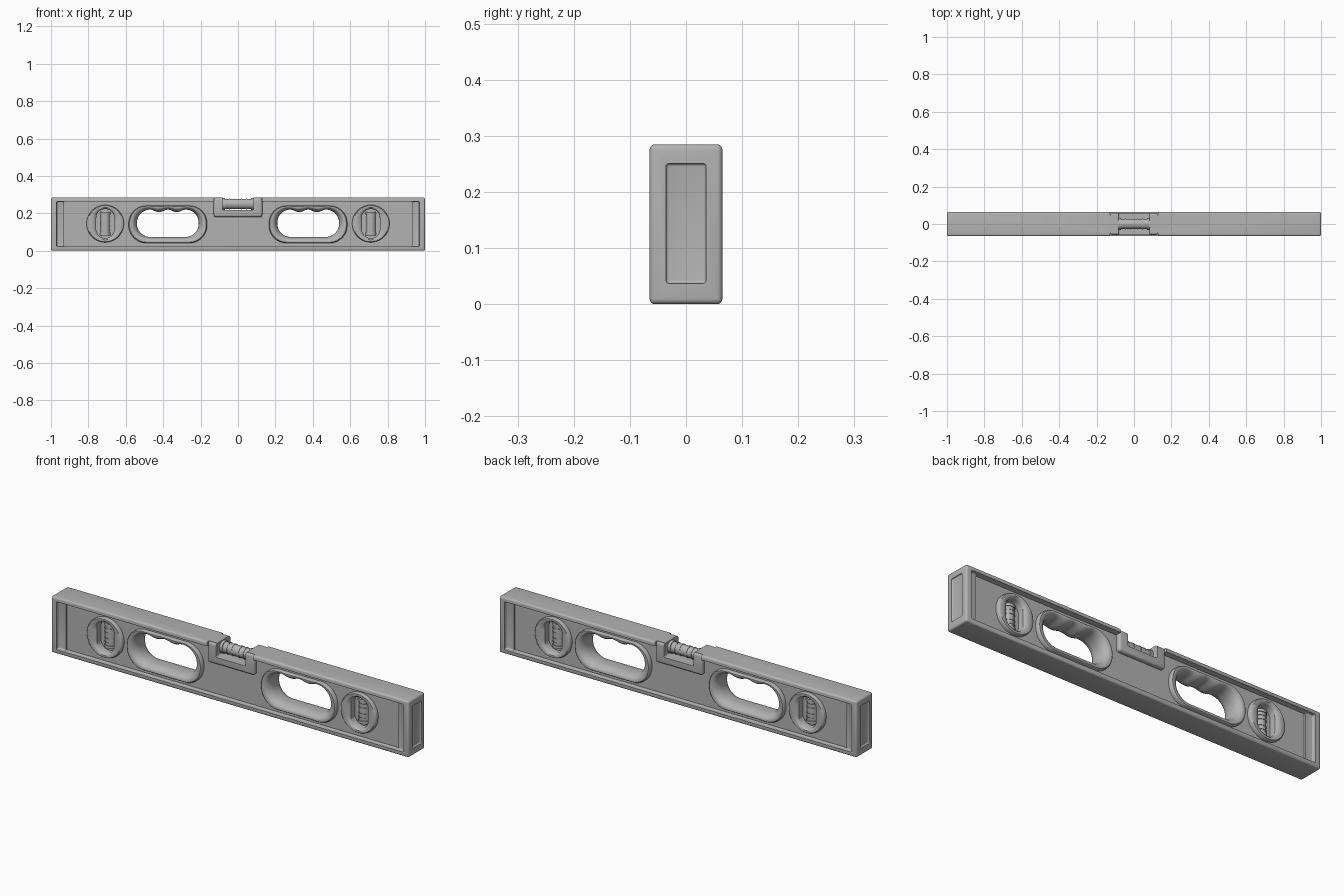
import bpy, bmesh, math
from mathutils import Matrix

cube = bpy.data.objects.get("Cube")
if cube:
    bpy.data.objects.remove(cube, do_unlink=True)

grey = bpy.data.materials.new("plain_grey")
grey.use_nodes = True
GREY = (0.45, 0.45, 0.45, 1)
grey.diffuse_color = GREY
grey.node_tree.nodes["Principled BSDF"].inputs["Base Color"].default_value = GREY


def finish(name, bm):
    bmesh.ops.recalc_face_normals(bm, faces=bm.faces)
    mesh = bpy.data.meshes.new(name)
    bm.to_mesh(mesh)
    bm.free()
    mesh.materials.append(grey)
    ob = bpy.data.objects.new(name, mesh)
    bpy.context.collection.objects.link(ob)
    return ob


def box(name, x, y, z, bevel=0.0):
    """Box from (min, max) pairs, optionally with rounded edges."""
    bm = bmesh.new()
    bmesh.ops.create_cube(bm, size=1)
    for v in bm.verts:
        v.co = [(a + b) / 2 + c * (b - a) for (a, b), c in zip((x, y, z), v.co)]
    if bevel:
        bmesh.ops.bevel(bm, geom=bm.edges[:], offset=bevel, segments=4,
                        profile=0.5, affect='EDGES')
    return finish(name, bm)


def outline(cx, cz, w, h, r, steps=0, wave=0.0):
    """Rounded rectangle in xz; the top edge may carry finger waves."""
    r *= 0.998
    pts = []
    corners = ((1, 1), (-1, 1), (-1, -1), (1, -1))
    for i, (sx, sz) in enumerate(corners):
        ox, oz = cx + sx * (w / 2 - r), cz + sz * (h / 2 - r)
        for k in range(11):
            a = math.pi / 2 * (i + k / 10)
            pts.append((ox + r * math.cos(a), oz + r * math.sin(a)))
        if i == 0:
            for k in range(1, steps):
                t = k / steps
                dip = wave * (1 - math.cos(4 * math.pi * t)) / 2
                pts.append((ox - t * (w - 2 * r), cz + h / 2 - dip))
    return pts


def mix(a, b, f):
    return [(p[0] + (q[0] - p[0]) * f, p[1] + (q[1] - p[1]) * f) for p, q in zip(a, b)]


def prism(name, pts, depth):
    bm = bmesh.new()
    front = [bm.verts.new((x, -depth, z)) for x, z in pts]
    back = [bm.verts.new((x, depth, z)) for x, z in pts]
    bm.faces.new(front)
    bm.faces.new(back)
    for i in range(len(pts)):
        j = (i + 1) % len(pts)
        bm.faces.new((front[i], front[j], back[j], back[i]))
    return finish(name, bm)


def ring(name, outer, inner, half):
    """Closed loft round an opening; half is a list of (fraction inward, y)."""
    section = half + [(f, -y) for f, y in reversed(half)]
    bm = bmesh.new()
    loops = [[bm.verts.new((x, y, z)) for x, z in mix(outer, inner, f)] for f, y in section]
    n = len(outer)
    for k, a in enumerate(loops):
        b = loops[(k + 1) % len(loops)]
        for i in range(n):
            j = (i + 1) % n
            bm.faces.new((a[i], a[j], b[j], b[i]))
    return finish(name, bm)


def vial(name, centre, length, radius, vertical):
    """Glass tube with end caps and reading rings."""
    bm = bmesh.new()
    turn = Matrix() if vertical else Matrix.Rotation(math.pi / 2, 4, 'Y')
    parts = [(0, length, radius)]
    parts += [(s * (length / 2 - 0.007), 0.014, radius + 0.004) for s in (-1, 1)]
    parts += [(s * length * f, 0.005, radius + 0.002) for s in (-1, 1) for f in (0.12, 0.28)]
    for offset, depth, r in parts:
        m = Matrix.Translation(centre) @ turn @ Matrix.Translation((0, 0, offset))
        bmesh.ops.create_cone(bm, cap_ends=True, segments=32, radius1=r, radius2=r,
                              depth=depth, matrix=m)
    return finish(name, bm)


def cut(ob, cutters):
    for c in cutters:
        mod = ob.modifiers.new("cut", 'BOOLEAN')
        mod.operation, mod.solver, mod.object = 'DIFFERENCE', 'EXACT', c
    dg = bpy.context.evaluated_depsgraph_get()
    dg.update()
    mesh = bpy.data.meshes.new_from_object(ob.evaluated_get(dg))
    ob.modifiers.clear()
    ob.data = mesh


# Main beam, with the pockets and the openings as cutters
body = box("beam_body", (-1, 1), (-0.065, 0.065), (0, 0.285), 0.010)
boss = box("centre_vial_housing", (-0.13, 0.13), (-0.058, 0.058), (0.18, 0.284), 0.012)
notch = box("notch_cutter", (-0.083, 0.083), (-0.2, 0.2), (0.217, 0.4), 0.008)
cutters = [notch]
for s in (-1, 1):
    def side(near):
        return tuple(sorted((s * near, s * 0.2)))
    cutters.append(box("pocket_cutter", (-0.93, 0.93), side(0.036), (0.022, 0.263)))
    cutters.append(box("step_cutter", (-0.97, 0.97), side(0.046), (0.0215, 0.2635), 0.006))
    cutters.append(box("flange_cutter", (-0.129, 0.129), side(0.048), (0.2, 0.4)))
    cutters.append(box("end_panel_cutter", tuple(sorted((s * 0.993, s * 1.1))),
                       (-0.036, 0.036), (0.037, 0.251), 0.006))

parts = [body, boss]
for label, s in (("left", 1), ("right", -1)):
    # Hand grip surround with finger waves
    outer = outline(s * 0.375, 0.141, 0.42, 0.20, 0.095, 32)
    inner = outline(s * 0.375, 0.147, 0.33, 0.146, 0.07, 32, 0.014)
    cutters.append(prism("grip_cutter", mix(outer, inner, 0.5), 0.2))
    roll = [(0, 0.02), (0, 0.050), (0.04, 0.054), (0.12, 0.057), (0.25, 0.057)]
    for k in range(1, 9):
        a = math.pi / 2 * k / 8
        roll.append((0.25 + 0.75 * math.sin(a), 0.008 + 0.049 * math.cos(a)))
    parts.append(ring(label + "_grip_surround", outer, inner, roll))

    # Round bezel, backing plate and upright vial
    outer = outline(s * 0.71, 0.145, 0.20, 0.20, 0.10)
    inner = outline(s * 0.71, 0.145, 0.096, 0.155, 0.046)
    cutters.append(prism("bezel_cutter", mix(outer, inner, 0.5), 0.2))
    bezel = [(0, 0.02), (0, 0.048), (0.05, 0.053), (0.15, 0.056), (0.6, 0.056),
             (0.85, 0.052), (1, 0.044), (1, 0.01)]
    parts.append(ring(label + "_vial_bezel", outer, inner, bezel))
    parts.append(prism(label + "_vial_backing", mix(outer, inner, 0.95), 0.012))
    parts.append(vial(label + "_upright_vial", (s * 0.71, 0, 0.145), 0.125, 0.027, True))

cut(body, cutters)
cut(boss, [notch])
parts.append(vial("centre_vial", (0, 0, 0.250), 0.166, 0.027, False))
for c in cutters:
    bpy.data.objects.remove(c, do_unlink=True)

# Smooth rounded surfaces while keeping the crisp edges
for ob in parts:
    bpy.ops.object.select_all(action='DESELECT')
    ob.select_set(True)
    bpy.context.view_layer.objects.active = ob
    bpy.ops.object.shade_smooth_by_angle(angle=math.radians(35))
